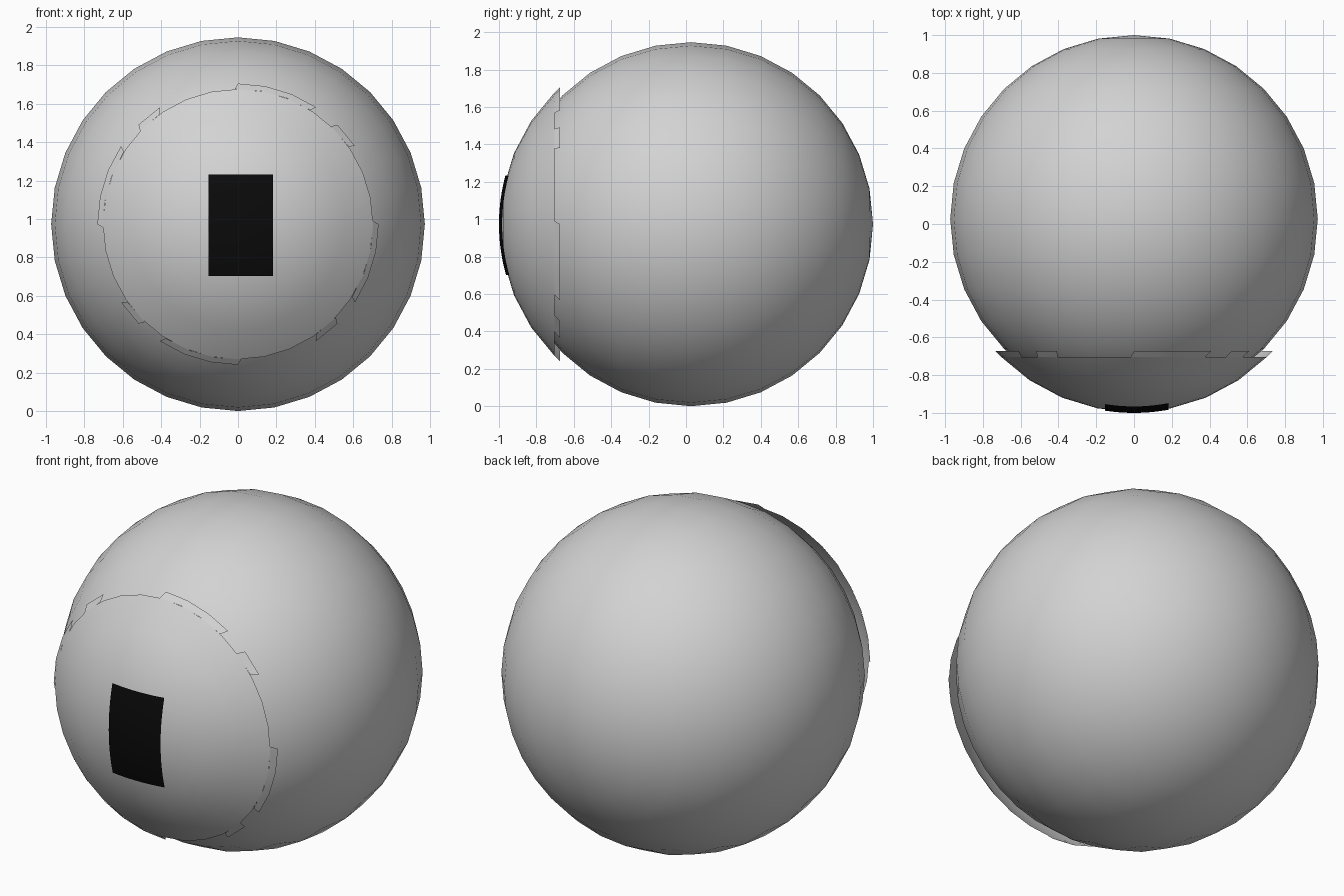
import bpy, bmesh, math
from mathutils import Matrix

if "Cube" in bpy.data.objects:
    bpy.data.objects.remove(bpy.data.objects["Cube"])

SEG = 32
STEP = 2 * math.pi / SEG
CZ = 0.973            # height of the centre
R_BODY, R_CAP = 0.973, 0.995


def material(name, rgb):
    m = bpy.data.materials.new(name)
    m.diffuse_color = (*rgb, 1)
    m.use_nodes = True
    m.node_tree.nodes["Principled BSDF"].inputs["Base Color"].default_value = m.diffuse_color
    return m


GREY = material("light grey", (0.65, 0.65, 0.65))
BLACK = material("black", (0.003, 0.003, 0.003))


def finish(name, bm, mat):
    bmesh.ops.recalc_face_normals(bm, faces=bm.faces)
    for f in bm.faces:
        f.smooth = True
    me = bpy.data.meshes.new(name)
    bm.to_mesh(me)
    bm.free()
    me.materials.append(mat)
    ob = bpy.data.objects.new(name, me)
    bpy.context.collection.objects.link(ob)
    return ob


def on_sphere(r, polar, ang):
    """Point at a polar angle from the front pole, turned by ang in the front view."""
    return (r * math.sin(polar) * math.cos(ang),
            -r * math.cos(polar),
            CZ + r * math.sin(polar) * math.sin(ang))


# Main ball, pole facing front
bm = bmesh.new()
bmesh.ops.create_uvsphere(
    bm, u_segments=SEG, v_segments=SEG // 2, radius=R_BODY,
    matrix=Matrix.Translation((0, 1 - R_BODY, CZ)) @ Matrix.Rotation(math.pi / 2, 4, 'X'))
finish("ball_body", bm, GREY)

# Slightly larger front cap, open at the back
bm = bmesh.new()
pole = bm.verts.new(on_sphere(R_CAP, 0, 0))
rings = [[bm.verts.new(on_sphere(R_CAP, k * STEP, i * STEP)) for i in range(SEG)]
         for k in range(1, 5)]
for i in range(SEG):
    j = (i + 1) % SEG
    bm.faces.new((pole, rings[0][i], rings[0][j]))
    for a, b in zip(rings, rings[1:]):
        bm.faces.new((a[i], b[i], b[j], a[j]))
finish("front_cap", bm, GREY)

# Rim tabs: a double, a single and a separate single tab in every quarter
bm = bmesh.new()
skew = math.radians(1.4)
p_in, p_out = math.radians(45), math.radians(47.4)
for q in range(4):
    for k in (0, 1, 2, 4):
        a = math.pi / 2 * q - k * STEP
        b = a - STEP
        bm.faces.new([bm.verts.new(on_sphere(R_CAP, p, t)) for p, t in
                      ((p_in, a + skew), (p_out, a), (p_out, b), (p_in, b + skew))])
bmesh.ops.remove_doubles(bm, verts=bm.verts, dist=0.0005)
finish("rim_tabs", bm, GREY)

# Curved black window plate lying on the cap
bm = bmesh.new()
bmesh.ops.create_grid(bm, x_segments=12, y_segments=18, size=0.5)
for v in bm.verts:
    x, z = 0.015 + v.co.x * 0.335, -0.006 + v.co.y * 0.53
    v.co = (x, -math.sqrt(1 - x * x - z * z), CZ + z)
finish("front_window", bm, BLACK)
